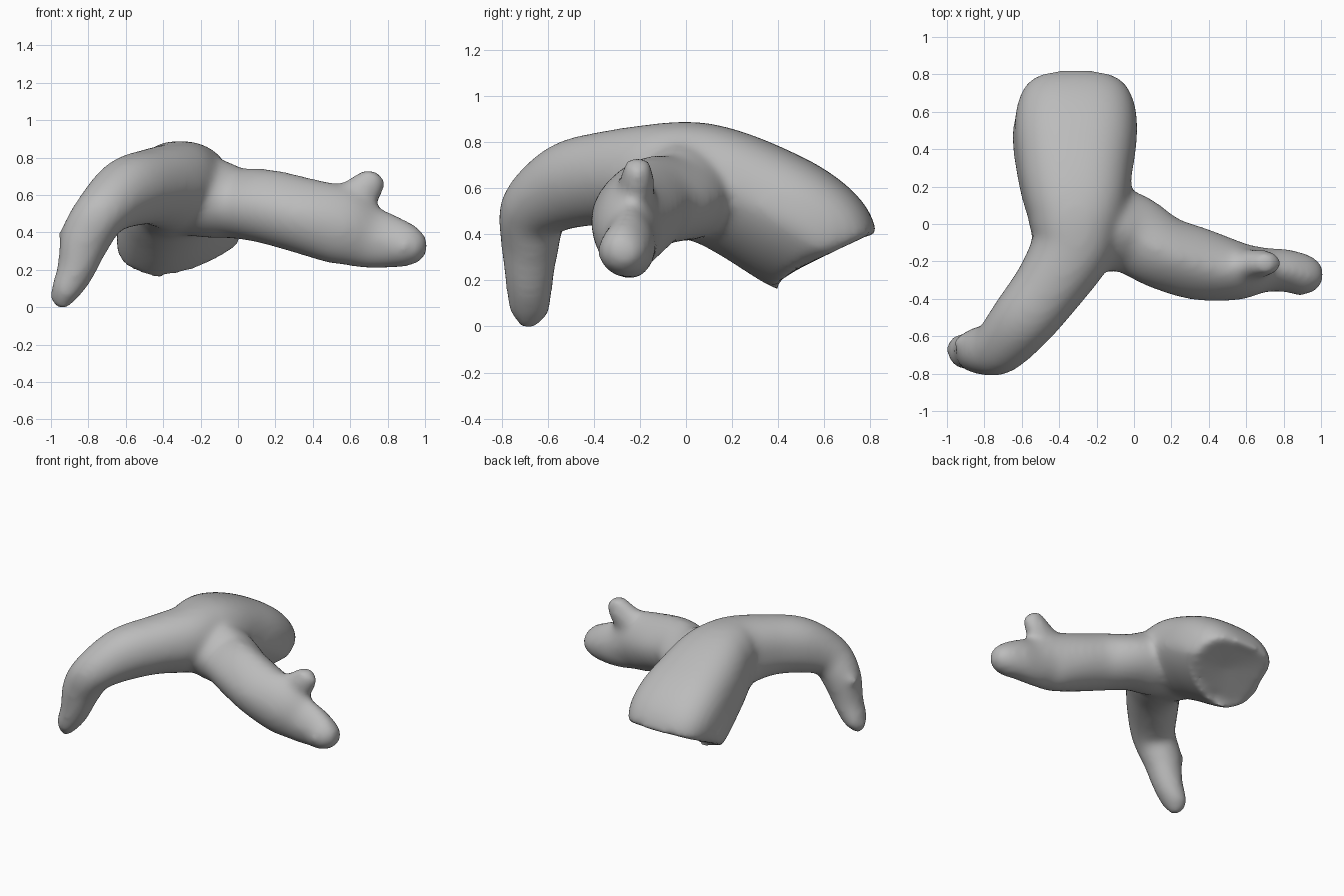
import bpy, bmesh, math
from mathutils import Vector

if "Cube" in bpy.data.objects:
    bpy.data.objects.remove(bpy.data.objects["Cube"], do_unlink=True)

grey = bpy.data.materials.new("stone grey")
grey.use_nodes = True
grey.diffuse_color = (0.5, 0.5, 0.5, 1)
grey.node_tree.nodes["Principled BSDF"].inputs["Base Color"].default_value = (0.5, 0.5, 0.5, 1)

SIDES = 40
UP = Vector((0, 0, 1))


def smooth_path(keys, steps=6):
    """Catmull-Rom through (x, y, z, half width, half height) sections."""
    k = [Vector(v) for v in keys]
    k = [2 * k[0] - k[1]] + k + [2 * k[-1] - k[-2]]
    out = []
    for a, b, c, d in zip(k, k[1:], k[2:], k[3:]):
        for i in range(steps):
            t = i / steps
            out.append(0.5 * (2 * b + (c - a) * t + (2 * a - 5 * b + 4 * c - d) * t ** 2
                              + (3 * b - a - 3 * c + d) * t ** 3))
    return out + [k[-2]]


def limb(bm, keys, start_dome, end_dome, top_power=2.0, low_power=2.0, shear=0.0, fade_rate=0):
    """Loft closed oval sections; powers square or pinch the top and underside."""
    path = smooth_path(keys)
    rings = []
    for i, s in enumerate(path):
        before, after = path[max(i - 1, 0)], path[min(i + 1, len(path) - 1)]
        tangent = (after.xyz - before.xyz).normalized()
        across = tangent.cross(UP).normalized()
        over = across.cross(tangent)
        fade = (1 - i / (len(path) - 1)) ** fade_rate
        ring = []
        for j in range(SIDES):
            a = math.tau * j / SIDES
            c, n = math.cos(a), math.sin(a)
            power = 2 + fade * ((top_power if n > 0 else low_power) - 2)
            c = math.copysign(abs(c) ** (2 / power), c)
            n = math.copysign(abs(n) ** (2 / power), n)
            p = s.xyz + across * (c * s[3]) + over * (n * s[4])
            p.x += shear * fade * min(n, 0)
            ring.append(bm.verts.new(p))
        rings.append(ring)
    for r, q in zip(rings, rings[1:]):
        for j in range(SIDES):
            n = (j + 1) % SIDES
            bm.faces.new((r[j], r[n], q[n], q[j]))
    ends = ((rings[0], path[0], path[1], start_dome), (rings[-1], path[-1], path[-2], end_dome))
    for ring, s, inner, dome in ends:
        tip = bm.verts.new(s.xyz + (s.xyz - inner.xyz).normalized() * dome)
        for j in range(SIDES):
            bm.faces.new((ring[j], ring[(j + 1) % SIDES], tip))


bm = bmesh.new()

# Thick trunk from the hollow back end, bending into the drooping front limb
limb(bm, [
    (-0.31, 0.61, 0.305, 0.275, 0.215),
    (-0.31, 0.58, 0.355, 0.32, 0.265),
    (-0.31, 0.45, 0.447, 0.328, 0.28),
    (-0.31, 0.275, 0.545, 0.305, 0.27),
    (-0.305, 0.125, 0.61, 0.28, 0.26),
    (-0.31, 0.0, 0.635, 0.25, 0.255),
    (-0.335, -0.14, 0.645, 0.22, 0.235),
    (-0.45, -0.33, 0.645, 0.19, 0.205),
    (-0.59, -0.51, 0.61, 0.175, 0.19),
    (-0.72, -0.655, 0.51, 0.15, 0.15),
    (-0.81, -0.675, 0.37, 0.13, 0.14),
    (-0.865, -0.68, 0.2, 0.105, 0.105),
    (-0.93, -0.68, 0.07, 0.09, 0.075),
    (-0.95, -0.69, 0.0, 0.045, 0.035),
], -0.02, 0.015, top_power=3.0, low_power=1.75, shear=0.14, fade_rate=2)

# Small knuckle on the drooping limb
limb(bm, [
    (-0.84, -0.66, 0.43, 0.07, 0.07),
    (-0.92, -0.64, 0.38, 0.055, 0.05),
    (-0.945, -0.64, 0.36, 0.03, 0.03),
], 0.0, 0.01)

# Side branch, flared where it leaves the trunk
limb(bm, [
    (-0.24, 0.0, 0.6, 0.24, 0.22),
    (-0.1, -0.03, 0.575, 0.23, 0.21),
    (0.0, -0.06, 0.555, 0.215, 0.19),
    (0.15, -0.15, 0.54, 0.2, 0.2),
    (0.35, -0.215, 0.49, 0.195, 0.205),
    (0.55, -0.25, 0.435, 0.16, 0.21),
    (0.7, -0.245, 0.375, 0.12, 0.172),
    (0.82, -0.25, 0.35, 0.115, 0.145),
    (0.93, -0.285, 0.325, 0.11, 0.11),
    (0.985, -0.315, 0.31, 0.065, 0.065),
], 0.0, 0.02, top_power=1.65)

# Upright spur on the side branch
limb(bm, [
    (0.5, -0.23, 0.5, 0.1, 0.13),
    (0.64, -0.215, 0.595, 0.078, 0.105),
    (0.7, -0.21, 0.66, 0.07, 0.09),
    (0.725, -0.21, 0.715, 0.055, 0.065),
], 0.0, 0.02)

bmesh.ops.recalc_face_normals(bm, faces=bm.faces)
mesh = bpy.data.meshes.new("branching_body")
bm.to_mesh(mesh)
bm.free()
mesh.materials.append(grey)
body = bpy.data.objects.new("branching_body", mesh)
bpy.context.collection.objects.link(body)

# Fuse the limbs into one skin and soften the joins
remesh = body.modifiers.new("fuse", "REMESH")
remesh.mode = "VOXEL"
remesh.voxel_size = 0.02
remesh.use_smooth_shade = True
soften = body.modifiers.new("soften", "SMOOTH")
soften.factor = 0.5
soften.iterations = 20
